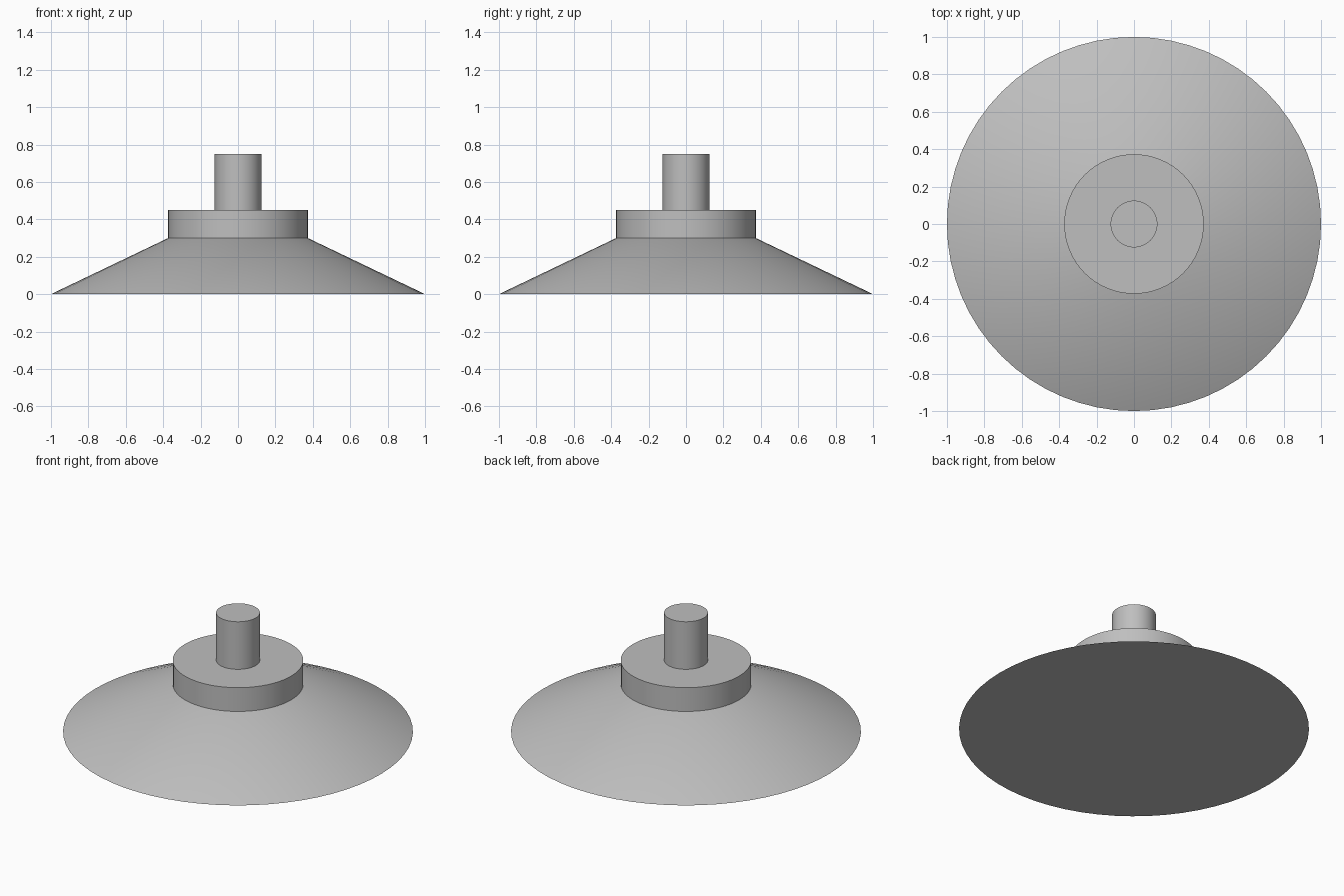
import bpy

cube = bpy.data.objects.get("Cube")
if cube:
    bpy.data.objects.remove(cube, do_unlink=True)

SIDES = 64

# Single matte grey
grey = bpy.data.materials.new("matte_grey")
colour = (0.52, 0.52, 0.52, 1)
grey.diffuse_color = colour
grey.use_nodes = True
grey.node_tree.nodes["Principled BSDF"].inputs["Base Color"].default_value = colour


def turned_part(name, bottom_radius, top_radius, bottom, top):
    """Closed round part between two heights."""
    bpy.ops.mesh.primitive_cone_add(
        vertices=SIDES, radius1=bottom_radius, radius2=top_radius,
        depth=top - bottom, location=(0, 0, (bottom + top) / 2))
    part = bpy.context.object
    part.name = name
    part.data.materials.append(grey)
    bpy.ops.object.shade_smooth_by_angle()
    return part


# Flared base, collar on top of it, and the central stem
turned_part("flared_base", 1, 0.373, 0, 0.3)
turned_part("collar", 0.373, 0.373, 0.3, 0.45)
turned_part("stem", 0.125, 0.125, 0.45, 0.75)
